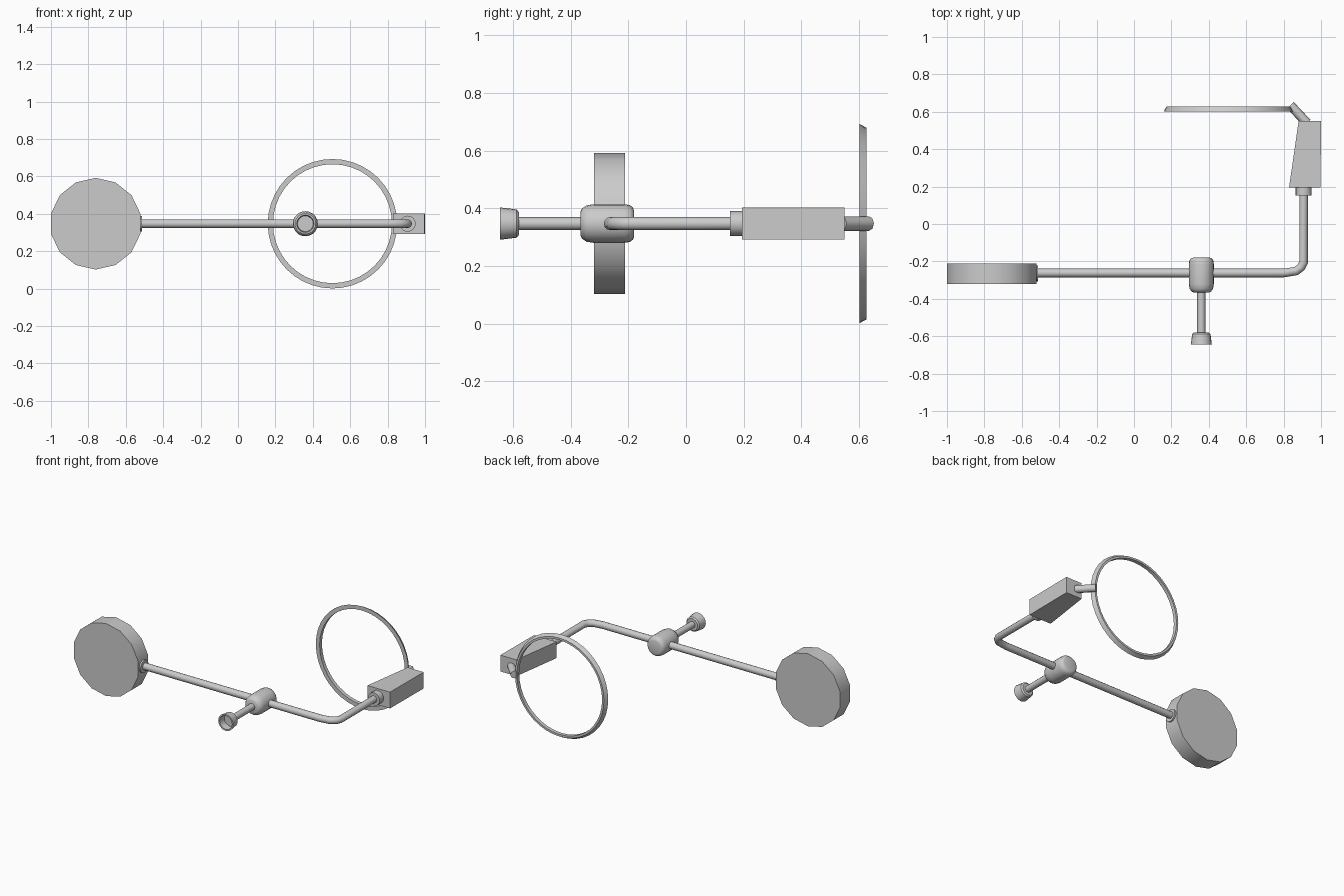
import bpy, bmesh
from math import sin, cos, pi, radians

if "Cube" in bpy.data.objects:
    bpy.data.objects.remove(bpy.data.objects["Cube"])

Z = 0.347  # height of the arm axis


def finish(name, bm, angle=40):
    bmesh.ops.recalc_face_normals(bm, faces=bm.faces)
    me = bpy.data.meshes.new(name)
    bm.to_mesh(me)
    bm.free()
    ob = bpy.data.objects.new(name, me)
    bpy.context.collection.objects.link(ob)
    bpy.context.view_layer.objects.active = ob
    ob.select_set(True)
    bpy.ops.object.shade_smooth_by_angle(angle=radians(angle))
    ob.select_set(False)
    return ob


def lathe(name, profile, centre, axis='Y', sides=16, closed=False):
    """Revolve (position, radius) points around a line parallel to axis."""
    bm = bmesh.new()
    rings = []
    for p, r in profile:
        ring = []
        for i in range(sides):
            a = 2 * pi * i / sides
            u, w = r * sin(a), Z + r * cos(a)
            ring.append(bm.verts.new((centre + u, p, w) if axis == 'Y' else (p, centre + u, w)))
        rings.append(ring)
    pairs = list(zip(rings, rings[1:]))
    if closed:
        pairs.append((rings[-1], rings[0]))
    for a, b in pairs:
        for i in range(sides):
            j = (i + 1) % sides
            bm.faces.new((a[i], a[j], b[j], b[i]))
    if not closed:
        bm.faces.new(rings[0])
        bm.faces.new(rings[-1])
    return finish(name, bm)


def tube(name, points, radius, resolution=4):
    cu = bpy.data.curves.new(name, 'CURVE')
    cu.dimensions = '3D'
    cu.bevel_depth = radius
    cu.bevel_resolution = resolution
    cu.use_fill_caps = True
    sp = cu.splines.new('POLY')
    sp.points.add(len(points) - 1)
    for pt, (x, y) in zip(sp.points, points):
        pt.co = (x, y, Z, 1)
    ob = bpy.data.objects.new(name, cu)
    bpy.context.collection.objects.link(ob)
    bpy.context.view_layer.objects.active = ob
    ob.select_set(True)
    bpy.ops.object.convert(target='MESH')
    bpy.ops.object.shade_smooth_by_angle(angle=radians(50))
    bpy.context.object.select_set(False)


# Fourteen-sided disc and its collar
lathe("disc_weight", [(-0.32, 0.245), (-0.212, 0.245)], -0.761, sides=14)
lathe("disc_collar", [(-0.535, 0.042), (-0.512, 0.042)], -0.265, axis='X')

# Bent arm
tube("bent_arm", [(-0.53, -0.262), (0.80, -0.262), (0.866, -0.252),
                  (0.893, -0.232), (0.907, -0.205), (0.907, 0.17)], 0.023)

# Rounded hub, stem and hollow cup foot
lathe("hub", [(-0.366, 0.042), (-0.36, 0.053), (-0.345, 0.063), (-0.32, 0.067),
              (-0.215, 0.067), (-0.195, 0.064), (-0.184, 0.056), (-0.18, 0.044)], 0.36, sides=20)
tube("stem", [(0.36, -0.35), (0.36, -0.605)], 0.022)
lathe("cup_foot", [(-0.58, 0.04), (-0.588, 0.049), (-0.645, 0.056),
                   (-0.645, 0.046), (-0.60, 0.042)], 0.36, sides=20)

# Tapered handle block with collar
bm = bmesh.new()
bmesh.ops.create_cube(bm, size=1)
for v in bm.verts:
    back = v.co.y > 0
    left = (0.88 if back else 0.829)
    right = (1.0 if back else 0.997)
    v.co = (right if v.co.x > 0 else left, 0.55 if back else 0.195,
            Z + (0.055 if v.co.z > 0 else -0.055))
finish("handle_block", bm, 30)
lathe("handle_collar", [(0.152, 0.043), (0.20, 0.043)], 0.907)

# Angled strut to the ring
tube("ring_strut", [(0.925, 0.54), (0.836, 0.635)], 0.025, 2)

# Thin bevelled ring
lathe("ring", [(0.602, 0.346), (0.627, 0.332), (0.627, 0.318), (0.602, 0.318)],
      0.505, sides=40, closed=True)
